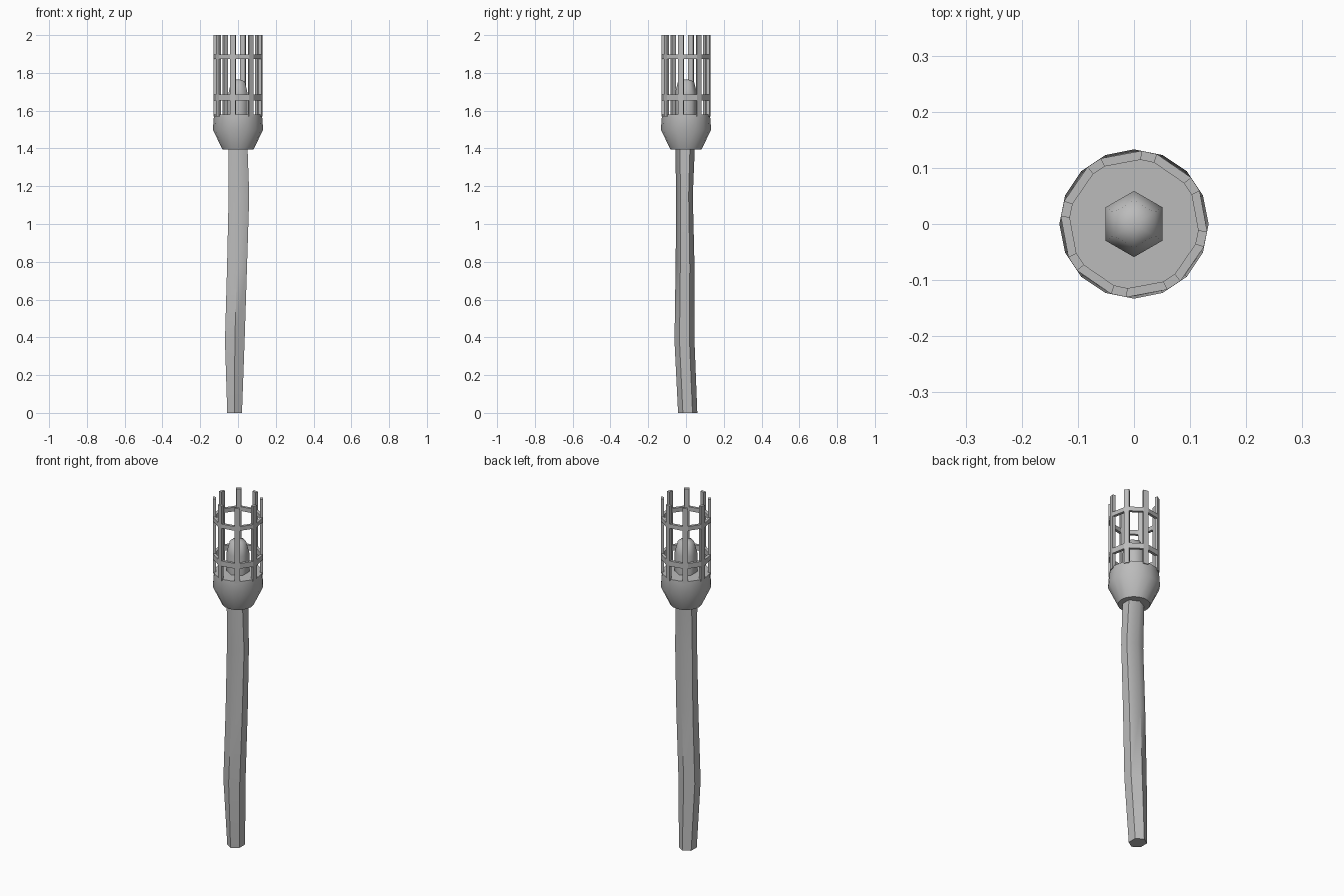
import bpy, math

if "Cube" in bpy.data.objects:
    bpy.data.objects.remove(bpy.data.objects["Cube"])

grey = bpy.data.materials.new("plain grey")
grey.diffuse_color = (0.5, 0.5, 0.5, 1)
grey.use_nodes = True
grey.node_tree.nodes["Principled BSDF"].inputs["Base Color"].default_value = grey.diffuse_color


def make(name, verts, faces, smooth=None):
    mesh = bpy.data.meshes.new(name)
    mesh.from_pydata(verts, [], faces)
    mesh.materials.append(grey)
    ob = bpy.data.objects.new(name, mesh)
    bpy.context.collection.objects.link(ob)
    if smooth:
        bpy.ops.object.select_all(action='DESELECT')
        ob.select_set(True)
        bpy.context.view_layer.objects.active = ob
        bpy.ops.object.shade_smooth_by_angle(angle=math.radians(smooth))
    return ob


def loft(name, rings, sides, start, smooth):
    """Skin stacked rings of (x, y, z, x radius, y radius) and cap both ends."""
    verts, faces = [], []
    for cx, cy, z, rx, ry in rings:
        for i in range(sides):
            a = math.radians(start) + math.tau * i / sides
            verts.append((cx + rx * math.cos(a), cy + ry * math.sin(a), z))
    for r in range(len(rings) - 1):
        for i in range(sides):
            j = (i + 1) % sides
            a, b = r * sides, (r + 1) * sides
            faces.append((a + i, a + j, b + j, b + i))
    faces.append(tuple(reversed(range(sides))))
    faces.append(tuple(range(len(verts) - sides, len(verts))))
    return make(name, verts, faces, smooth)


# Crooked six-sided handle
loft("handle", [
    (-0.018, 0.009, 0.00, 0.045, 0.051),
    (-0.017, -0.008, 0.38, 0.060, 0.053),
    (-0.005, -0.005, 0.78, 0.061, 0.050),
    (0.005, -0.008, 1.15, 0.063, 0.044),
    (0.000, -0.005, 1.41, 0.058, 0.052)], 6, 30, 50)

# Bowl with a flat top
loft("bowl", [(0, 0, z, r, r) for z, r in
              ((1.395, 0.083), (1.50, 0.133), (1.58, 0.127))], 16, 0, 40)

# Rounded core standing in the bowl
loft("core", [(0, 0, z, r, r) for z, r in
              ((1.57, 0.059), (1.69, 0.059), (1.755, 0.042), (1.765, 0.012))],
     6, 30, 65)

# Cage: eight upright bars and two hoops sharing one outline
BARS, HALF, INNER, OUTER = 8, 6.3, 0.115, 0.131
angles = [-12 + 45 * k + s * HALF for k in range(BARS) for s in (-1, 1)]


def point(deg, radius, z):
    a = math.radians(deg)
    return (radius * math.cos(a), radius * math.sin(a), z)


def cage_block(name, a0, a1, z0, z1):
    verts = [point(a, r, z) for z in (z0, z1)
             for a, r in ((a0, INNER), (a0, OUTER), (a1, OUTER), (a1, INNER))]
    faces = [(3, 2, 1, 0), (4, 5, 6, 7)]
    faces += [(i, (i + 1) % 4, (i + 1) % 4 + 4, i + 4) for i in range(4)]
    return make(name, verts, faces)


for k in range(BARS):
    left, right = angles[2 * k], angles[2 * k + 1]
    cage_block("cage_bar", left, right, 1.57, 2.0)
    end = angles[(2 * k + 2) % len(angles)] + (360 if k == BARS - 1 else 0)
    for z0, z1 in ((1.655, 1.685), (1.873, 1.897)):
        cage_block("cage_hoop", right, end, z0, z1)
